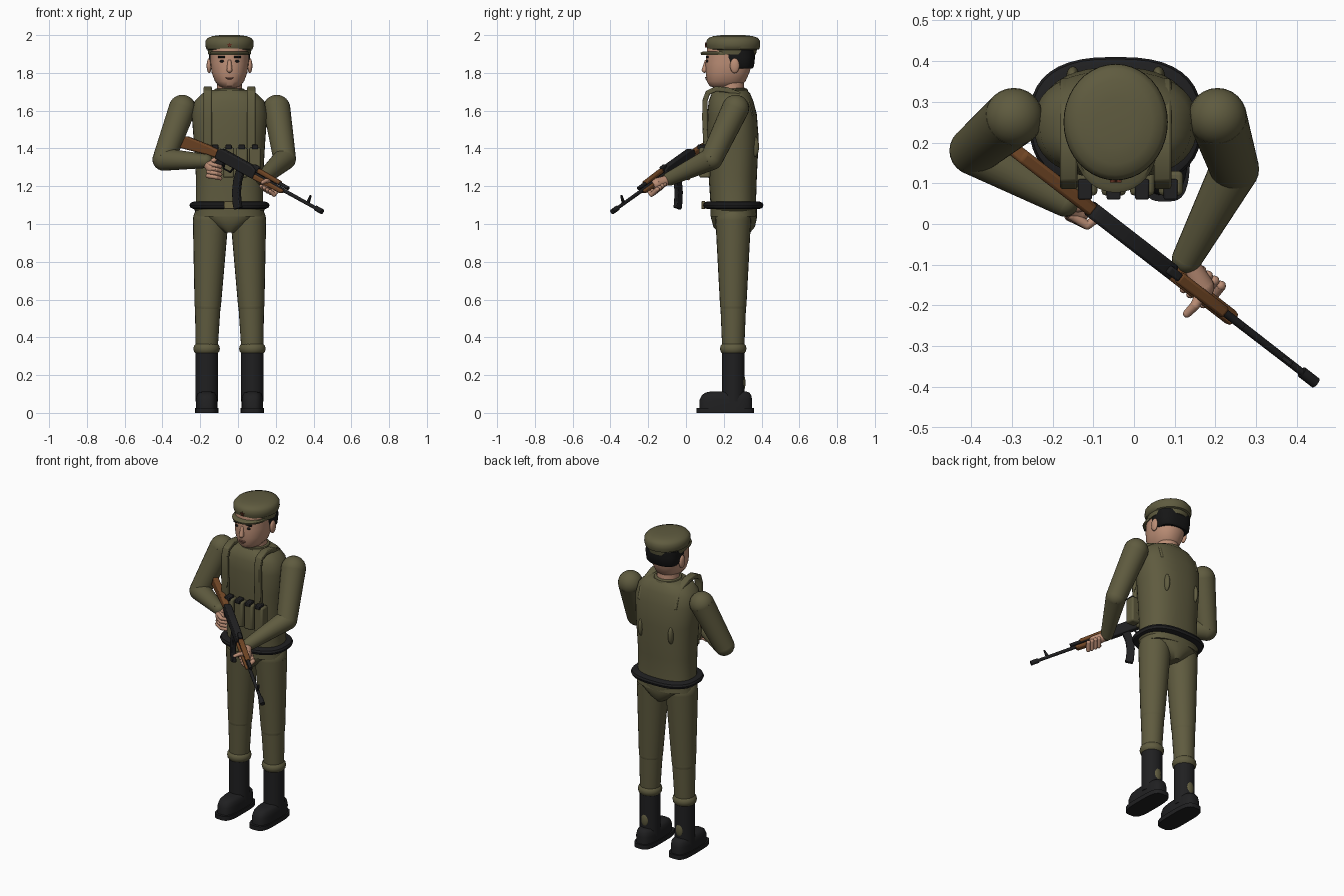
import bpy, bmesh, math
from mathutils import Matrix, Vector as V

if "Cube" in bpy.data.objects:
    bpy.data.objects.remove(bpy.data.objects["Cube"])


def material(name, *rgb):
    m = bpy.data.materials.new(name)
    m.use_nodes = True
    m.diffuse_color = (*rgb, 1)
    m.node_tree.nodes["Principled BSDF"].inputs["Base Color"].default_value = (*rgb, 1)
    return m


OLIVE = material("olive cloth", 0.115, 0.105, 0.05)
SKIN = material("skin", 0.5, 0.27, 0.18)
BLACK = material("black leather and steel", 0.014, 0.014, 0.015)
WOOD = material("brown wood", 0.16, 0.06, 0.018)
HAIR = material("dark hair", 0.008, 0.008, 0.008)
LIP = material("lip", 0.26, 0.12, 0.085)
BADGE = material("dark red badge", 0.12, 0.03, 0.015)
BRASS = material("dull brass", 0.15, 0.125, 0.055)
CX = -0.045  # middle of the body
I = Matrix.Identity(4)


def finish(name, bm, mat, bevel=0.0):
    bmesh.ops.recalc_face_normals(bm, faces=bm.faces)
    mesh = bpy.data.meshes.new(name)
    bm.to_mesh(mesh)
    bm.free()
    mesh.materials.append(mat)
    mesh.shade_smooth()
    mesh.set_sharp_from_angle(angle=math.radians(40))
    ob = bpy.data.objects.new(name, mesh)
    bpy.context.collection.objects.link(ob)
    if bevel:
        mod = ob.modifiers.new("Bevel", 'BEVEL')
        mod.width, mod.segments = bevel, 2
    return ob


def loft(name, mat, rows, cx=CX, power=2.0, n=40):
    """Stack of rounded outlines; each row is z, half width, front y, back y."""
    bm = bmesh.new()
    rings = []
    for z, hx, y0, y1 in rows:
        ring = []
        for i in range(n):
            a = math.tau * i / n
            c, s = math.cos(a), math.sin(a)
            x = math.copysign(abs(c) ** (2 / power), c) * hx
            y = math.copysign(abs(s) ** (2 / power), s) * (y1 - y0) / 2
            ring.append(bm.verts.new((cx + x, (y0 + y1) / 2 + y, z)))
        rings.append(ring)
    for lo, hi in zip(rings, rings[1:]):
        for i in range(n):
            j = (i + 1) % n
            bm.faces.new((lo[i], lo[j], hi[j], hi[i]))
    bm.faces.new(rings[0])
    bm.faces.new(rings[-1])
    return finish(name, bm, mat)


def limb(name, mat, *points, ball=True, M=I, seg=24):
    """Tapered tubes through (x, y, z, radius) points, with round joints."""
    bm = bmesh.new()
    for p in points if ball else ():
        bmesh.ops.create_uvsphere(bm, u_segments=seg, v_segments=seg // 2, radius=p[3],
                                  matrix=M @ Matrix.Translation(p[:3]))
    for p, q in zip(points, points[1:]):
        a, b = V(p[:3]), V(q[:3])
        mat4 = Matrix.Translation((a + b) / 2) @ (b - a).to_track_quat('Z', 'Y').to_matrix().to_4x4()
        bmesh.ops.create_cone(bm, cap_ends=True, segments=seg, radius1=p[3], radius2=q[3],
                              depth=(b - a).length, matrix=M @ mat4)
    return finish(name, bm, mat)


def ellipsoid(name, mat, at, size):
    bm = bmesh.new()
    bmesh.ops.create_uvsphere(bm, u_segments=20, v_segments=12, radius=1,
                              matrix=Matrix.Translation(at) @ Matrix.Diagonal((*size, 1)))
    return finish(name, bm, mat)


def prism(name, mat, outline, width, M=I, bevel=0.005):
    """Outline in local x and z, given thickness along local y."""
    bm = bmesh.new()
    face = bm.faces.new([bm.verts.new(M @ V((u, -width / 2, w))) for u, w in outline])
    ext = bmesh.ops.extrude_face_region(bm, geom=[face])
    move = M.to_3x3() @ V((0, width, 0))
    bmesh.ops.translate(bm, vec=move, verts=[g for g in ext["geom"] if isinstance(g, bmesh.types.BMVert)])
    return finish(name, bm, mat, bevel)


def rect(x0, x1, z0, z1):
    return [(x0, z0), (x1, z0), (x1, z1), (x0, z1)]


def box(name, mat, at, size, bevel=0.004):
    x, y, z = size
    return prism(name, mat, rect(-x / 2, x / 2, -z / 2, z / 2), y, Matrix.Translation(at), bevel)


def band(pts, t):
    """Closed outline of a strip of thickness t along a path."""
    pts = [V(p) for p in pts]
    sides = []
    for i, p in enumerate(pts):
        d = (pts[min(i + 1, len(pts) - 1)] - pts[max(i - 1, 0)]).normalized()
        sides.append((p, V((-d.y, d.x)) * t / 2))
    return [p + n for p, n in sides] + [p - n for p, n in reversed(sides)]


# Torso, pelvis and collar
loft("torso", OLIVE, [(1.04, .185, .13, .375), (1.1, .178, .13, .37), (1.25, .178, .12, .375),
                      (1.45, .19, .112, .385), (1.58, .2, .112, .375), (1.65, .185, .12, .357),
                      (1.69, .145, .135, .34), (1.71, .1, .155, .32)], power=2.4)
loft("pelvis", OLIVE, [(.955, .03, .17, .34), (.985, .08, .145, .365), (1.03, .15, .133, .375),
                       (1.08, .19, .13, .375)], power=2.3)
loft("collar", OLIVE, [(1.68, .1, .15, .335), (1.715, .078, .165, .325), (1.72, .06, .18, .31)])

# Belt and buckle
loft("belt", BLACK, [(1.08, .19, .11, .39), (1.086, .206, .095, .405), (1.1, .212, .09, .41),
                     (1.112, .206, .095, .405), (1.118, .19, .11, .39)], power=2.6)
box("buckle", BRASS, (CX, .092, 1.1), (.06, .02, .042))

# Webbing straps, back patches and pouches
side_plane = Matrix(((0, 1, 0, 0), (1, 0, 0, 0), (0, 0, 1, 0), (0, 0, 0, 1)))
strap_path = [(.118, 1.3), (.105, 1.42), (.1, 1.55), (.1, 1.65), (.115, 1.695), (.16, 1.715),
              (.22, 1.71), (.28, 1.685), (.325, 1.64), (.345, 1.57)]
for s, side in ((-1, "right"), (1, "left")):
    prism(side + "_strap", OLIVE, band(strap_path, .028), .043,
          Matrix.Translation((CX + s * .115, 0, 0)) @ side_plane, .006)
    ellipsoid(side + "_back_patch", OLIVE, (CX + s * .105, .362, 1.41), (.016, .025, .055))
for i in range(4):
    x = -.12 + .07 * i
    box(f"pouch_{i + 1}", OLIVE, (x, .1, 1.325), (.06, .06, .16), .01)
    box(f"pouch_clip_{i + 1}", BLACK, (x, .085, 1.408), (.034, .05, .024))

# Legs and boots
for s, side in ((-1, "right"), (1, "left")):
    x = CX + s * .121
    limb(side + "_thigh", OLIVE, (CX + s * .1, .25, 1.02, .094), (x - s * .006, .25, .57, .07))
    limb(side + "_shin", OLIVE, (x - s * .006, .25, .57, .068), (x, .25, .33, .058), ball=False)
    loft(side + "_trouser_cuff", OLIVE, [(.315, .058, .192, .308), (.325, .067, .183, .317),
         (.34, .07, .18, .32), (.355, .067, .183, .317), (.365, .058, .192, .308)], x)
    limb(side + "_boot_shaft", BLACK, (x, .25, .06, .06), (x, .25, .33, .06), ball=False)
    ellipsoid(side + "_boot_patch", OLIVE, (x, .3, .16), (.025, .015, .045))
    loft(side + "_boot_foot", BLACK, [(.02, .057, .07, .35), (.07, .057, .072, .35),
         (.095, .052, .085, .345), (.108, .042, .105, .335), (.113, .025, .13, .32)], x, 3)
    loft(side + "_boot_sole", BLACK, [(0, .062, .055, .36), (.027, .062, .055, .36)], x, 3.5)

# Head, neck and hair
limb("neck", SKIN, (CX, .245, 1.66, .068), (CX, .24, 1.78, .064), ball=False)
loft("head", SKIN, [(1.722, .035, .15, .26), (1.73, .055, .125, .285), (1.755, .077, .11, .315),
                    (1.8, .094, .105, .335), (1.85, .1, .103, .35), (1.93, .1, .112, .355)], power=2.2)
loft("hair", HAIR, [(1.822, .09, .23, .35), (1.835, .104, .195, .36), (1.88, .109, .185, .365),
                    (1.92, .109, .18, .365)], power=2.6)
limb("nose", SKIN, (CX, .108, 1.86, .01), (CX, .098, 1.815, .015), seg=16)
box("mouth", LIP, (CX, .106, 1.775), (.04, .012, .007), .002)
box("lower_lip", LIP, (CX, .109, 1.764), (.022, .012, .005), .002)
for s, side in ((-1, "right"), (1, "left")):
    ellipsoid(side + "_ear", SKIN, (CX + s * .108, .258, 1.838), (.013, .025, .04))
    ellipsoid(side + "_eye", HAIR, (CX + s * .04, .113, 1.862), (.012, .008, .007))
    box(side + "_eyebrow", HAIR, (CX + s * .042, .113, 1.884), (.038, .014, .009), .002)

# Cap with visor and badge
loft("cap", OLIVE, [(1.897, .112, .13, .37), (1.922, .116, .125, .375), (1.926, .122, .113, .388),
                    (1.945, .128, .107, .393), (1.97, .127, .108, .392), (1.985, .115, .12, .38),
                    (1.995, .09, .147, .353), (2.0, .05, .19, .31)])
loft("visor", OLIVE, [(1.896, .1, .08, .3), (1.906, .102, .077, .3), (1.914, .098, .09, .3)])
star = [(r * math.sin(i * math.pi / 5), r * math.cos(i * math.pi / 5))
        for i in range(10) for r in ((.015,) if i % 2 == 0 else (.006,))]
prism("cap_badge", BADGE, star, .009, Matrix.Translation((CX, .106, 1.947)), 0)

# Arms
limb("right_upper_arm", OLIVE, (-.295, .262, 1.612, .072), (-.393, .18, 1.342, .06))
limb("right_forearm", OLIVE, (-.393, .18, 1.342, .06), (-.17, .055, 1.333, .037))
limb("left_upper_arm", OLIVE, (.205, .262, 1.612, .072), (.247, .135, 1.345, .06))
limb("left_forearm", OLIVE, (.247, .135, 1.345, .06), (.13, -.085, 1.24, .037))

# Hands: a palm, four curled fingers and a thumb
limb("right_palm", SKIN, (-.165, .05, 1.325, .026), (-.14, .03, 1.297, .03))
limb("left_palm", SKIN, (.135, -.1, 1.232, .026), (.165, -.155, 1.212, .032))
for i in range(4):
    z = 1.318 - .021 * i
    limb(f"right_finger_{i + 1}", SKIN, (-.15 - .003 * i, .02, z, .0125), (-.115, -.003, z - .008, .011),
         (-.093, .012, z - .014, .01), seg=12)
    a = V((.724, -.56, -.402)) * (.022 * i)
    base, bend, tip = V((.165, -.115, 1.21)) + a, V((.142, -.145, 1.182)) + a, V((.122, -.16, 1.2)) + a
    limb(f"left_finger_{i + 1}", SKIN, (*base, .013), (*bend, .012), (*tip, .01), seg=12)
limb("right_thumb", SKIN, (-.15, .04, 1.325, .014), (-.115, .045, 1.345, .011), seg=12)
limb("left_thumb", SKIN, (.165, -.17, 1.225, .014), (.15, -.2, 1.23, .012), (.13, -.22, 1.22, .01), seg=12)

# Rifle frame: local x runs along the barrel, local z is up
axis = V((.724, -.56, -.402)).normalized()
up = (V((0, 0, 1)) - axis * axis.z).normalized()
across = up.cross(axis)
G = Matrix.Translation((0, -.045, 1.317)) @ Matrix((axis, across, up)).transposed().to_4x4()

# Rifle
prism("rifle_receiver", BLACK, [(-.145, -.03), (.13, -.03), (.13, .022), (.1, .034), (-.12, .034),
                                (-.145, .02)], .04, G, .007)
prism("rifle_stock", WOOD, [(-.14, -.025), (-.2, -.035), (-.385, -.075), (-.375, -.002),
                            (-.22, .014), (-.14, .016)], .034, G, .008)
prism("rifle_grip", BLACK, [(-.13, -.025), (-.085, -.025), (-.115, -.11), (-.15, -.105)], .026, G)
prism("rifle_trigger_guard", BLACK, band([(-.085, -.03), (-.08, -.06), (-.03, -.06), (-.02, -.03)], .006),
      .012, G, 0)
prism("rifle_magazine", BLACK, band([(.03, -.02), (.033, -.08), (.05, -.14), (.08, -.195), (.095, -.215)],
                                    .046), .024, G, .004)
prism("rifle_lower_handguard", WOOD, [(.13, -.03), (.33, -.024), (.345, .0), (.13, .0)], .04, G, .008)
prism("rifle_upper_handguard", WOOD, [(.14, .012), (.3, .012), (.3, .032), (.14, .036)], .03, G, .007)
prism("rifle_rear_sight", BLACK, rect(.1, .14, .02, .045), .022, G)
limb("rifle_gas_tube", BLACK, (.12, 0, .018, .01), (.36, 0, .018, .01), ball=False, M=G)
limb("rifle_barrel", BLACK, (.12, 0, -.004, .011), (.6, 0, -.004, .009), ball=False, M=G)
limb("rifle_muzzle", BLACK, (.57, 0, -.004, .014), (.617, 0, -.004, .014), ball=False, M=G)
prism("rifle_front_sight", BLACK, [(.5, -.004), (.522, -.004), (.516, .045), (.508, .045)], .01, G, .002)
